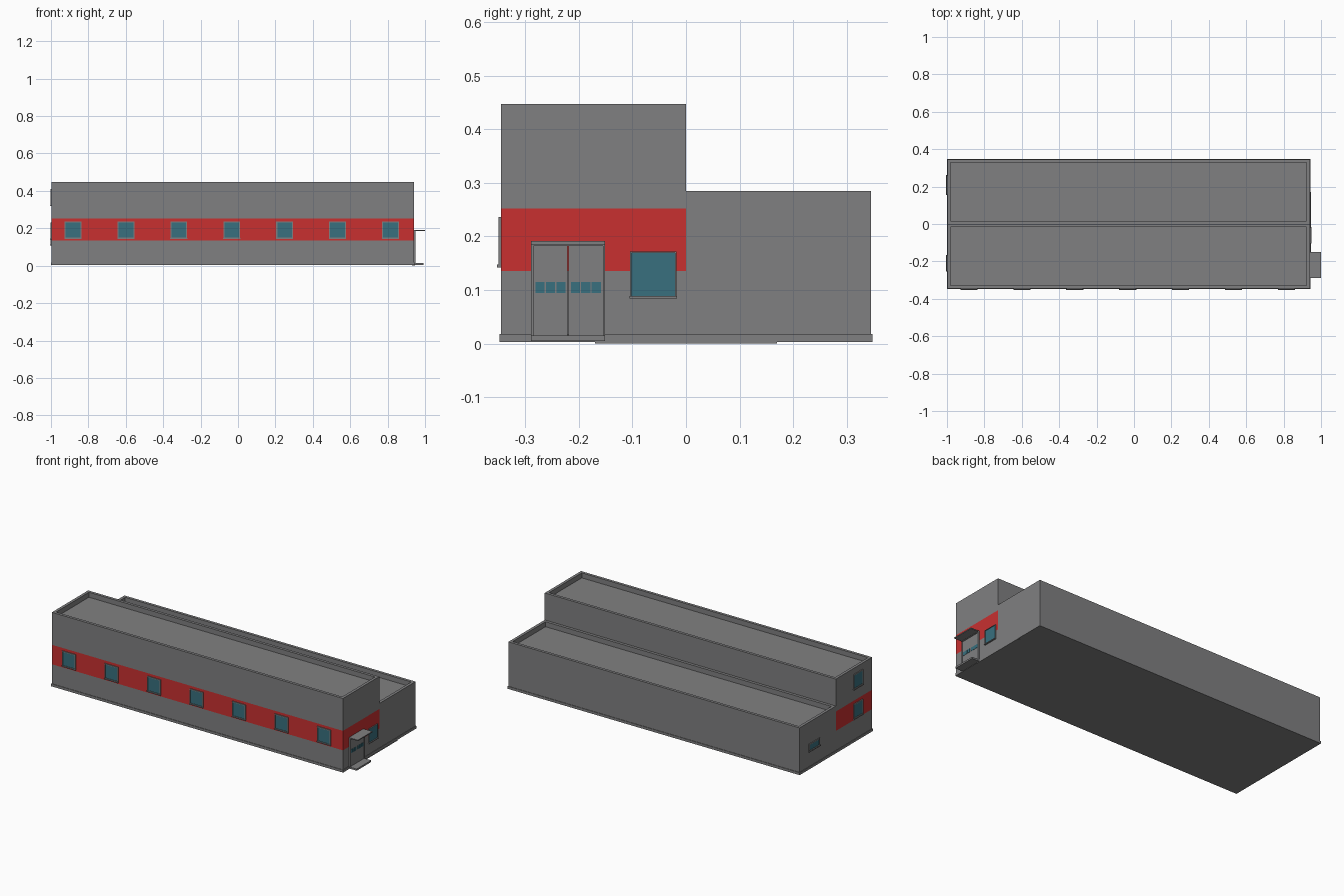
import bpy, bmesh, math
from mathutils import Matrix, Vector

if "Cube" in bpy.data.objects:
    bpy.data.objects.remove(bpy.data.objects["Cube"])


def material(name, rgb):
    m = bpy.data.materials.new(name)
    m.diffuse_color = (*rgb, 1)
    m.use_nodes = True
    m.node_tree.nodes["Principled BSDF"].inputs["Base Color"].default_value = m.diffuse_color
    return m


GREY = material("grey_wall", (0.216, 0.216, 0.219))
RED = material("red_band", (0.58, 0.03, 0.03))
GLASS = material("teal_glass", (0.04, 0.16, 0.21))

X0, X1, Y = -0.997, 0.94, 0.345
MID, LOW, TALL = 0.0, 0.285, 0.447


def finish(name, bm, mats):
    bmesh.ops.recalc_face_normals(bm, faces=bm.faces)
    me = bpy.data.meshes.new(name)
    bm.to_mesh(me)
    bm.free()
    for m in mats:
        me.materials.append(m)
    ob = bpy.data.objects.new(name, me)
    bpy.context.collection.objects.link(ob)
    return ob


def add_box(bm, lo, hi):
    lo, hi = Vector(lo), Vector(hi)
    mat = Matrix.Translation((lo + hi) / 2) @ Matrix.Diagonal((*(hi - lo), 1))
    return bmesh.ops.create_cube(bm, size=1, matrix=mat)["verts"]


def box(name, lo, hi, mat=GREY):
    bm = bmesh.new()
    add_box(bm, lo, hi)
    return finish(name, bm, [mat])


def sink(bm, face, border, depth):
    """Inset a face, then push the inner part straight along -normal."""
    n = face.normal.copy()
    bmesh.ops.inset_individual(bm, faces=[face], thickness=border)
    inner = bmesh.ops.extrude_discrete_faces(bm, faces=[face])["faces"][0]
    bmesh.ops.translate(bm, verts=inner.verts, vec=-n * depth)
    return inner


# stepped body: side profile extruded along x
bm = bmesh.new()
profile = [(-Y, 0.003), (Y, 0.003), (Y, LOW), (MID, LOW), (MID, TALL), (-Y, TALL)]
f = bm.faces.new([bm.verts.new((X0, y, z)) for y, z in profile])
ext = bmesh.ops.extrude_face_region(bm, geom=[f])["geom"]
bmesh.ops.translate(bm, verts=[v for v in ext if isinstance(v, bmesh.types.BMVert)],
                    vec=(X1 - X0, 0, 0))
bmesh.ops.recalc_face_normals(bm, faces=bm.faces)
# cut the edges of the red band
for co, no in (((0, 0, 0.135), (0, 0, 1)), ((0, 0, 0.252), (0, 0, 1)), ((0, MID, 0), (0, 1, 0))):
    bmesh.ops.bisect_plane(bm, geom=bm.verts[:] + bm.edges[:] + bm.faces[:],
                           plane_co=co, plane_no=no, dist=1e-5)
bm.normal_update()
for f in bm.faces:
    c = f.calc_center_median()
    if 0.135 < c.z < 0.252 and c.y < -0.01 and abs(f.normal.z) < 0.1:
        f.material_index = 1
# sunken roofs behind parapets
for f in [f for f in bm.faces if f.normal.z > 0.9]:
    sink(bm, f, 0.024, 0.03)
finish("building_body", bm, [GREY, RED])

# plinth ring as four strips
P = 0.003
box("plinth_front", (X0 - P, -Y - P, 0.003), (X1 + P, -Y, 0.018))
box("plinth_back", (X0 - P, Y, 0.003), (X1 + P, Y + P, 0.018))
box("plinth_left", (X0 - P, -Y, 0.003), (X0, Y, 0.018))
box("plinth_right", (X1, -Y, 0.003), (X1 + P, Y, 0.018))
box("ground_strip", (X1 - 0.01, -0.17, 0), (X1 + 0.005, 0.17, 0.003))


def window(name, centre, w, h, turn, border=0.008):
    """Framed window with a sill; turn 0 faces -y, 90 faces +x, -90 faces -x."""
    bm = bmesh.new()
    add_box(bm, (-w / 2, -0.005, -h / 2), (w / 2, 0.001, h / 2))
    bm.normal_update()
    front = min(bm.faces, key=lambda f: f.calc_center_median().y)
    sink(bm, front, border, 0.003).material_index = 1
    add_box(bm, (-w / 2 - 0.001, -0.008, -h / 2 - 0.002), (w / 2 + 0.001, 0, -h / 2 + 0.003))
    ob = finish(name, bm, [GREY, GLASS])
    ob.location = centre
    ob.rotation_euler.z = math.radians(turn)


# windows
for i in range(7):
    window(f"front_window_{i + 1}", (-0.882 + i * 0.2828, -Y, 0.19), 0.09, 0.092, 0)
window("right_window", (X1, -0.061, 0.129), 0.087, 0.086, 90, 0.004)
window("left_window_lower", (X0, -0.21, 0.187), 0.088, 0.09, -90)
window("left_window_upper", (X0, -0.21, 0.365), 0.088, 0.09, -90)
window("left_window_small", (X0, 0.208, 0.132), 0.105, 0.045, -90)

# double door: frame, leaves and small panes
D0, D1, DM = -0.289, -0.151, -0.22
box("door_frame_left", (X1, D0, 0.005), (X1 + 0.01, D0 + 0.004, 0.187))
box("door_frame_right", (X1, D1 - 0.004, 0.005), (X1 + 0.01, D1, 0.187))
box("door_frame_top", (X1, D0, 0.182), (X1 + 0.01, D1, 0.187))
for side, a, b in (("left", D0 + 0.004, DM - 0.001), ("right", DM + 0.001, D1 - 0.004)):
    box(f"door_leaf_{side}", (X1, a, 0.015), (X1 + 0.006, b, 0.182))
    for k in range(3):
        y = (a + b) / 2 + (k - 1) * 0.0195
        box(f"door_pane_{side}_{k + 1}", (X1 + 0.005, y - 0.0085, 0.094),
            (X1 + 0.0075, y + 0.0085, 0.115), GLASS)

# canopy and doorstep
box("canopy", (X1, D0, 0.185), (1.0, D1, 0.191))
box("doorstep", (X1, D0, 0.005), (0.992, D1, 0.015))
